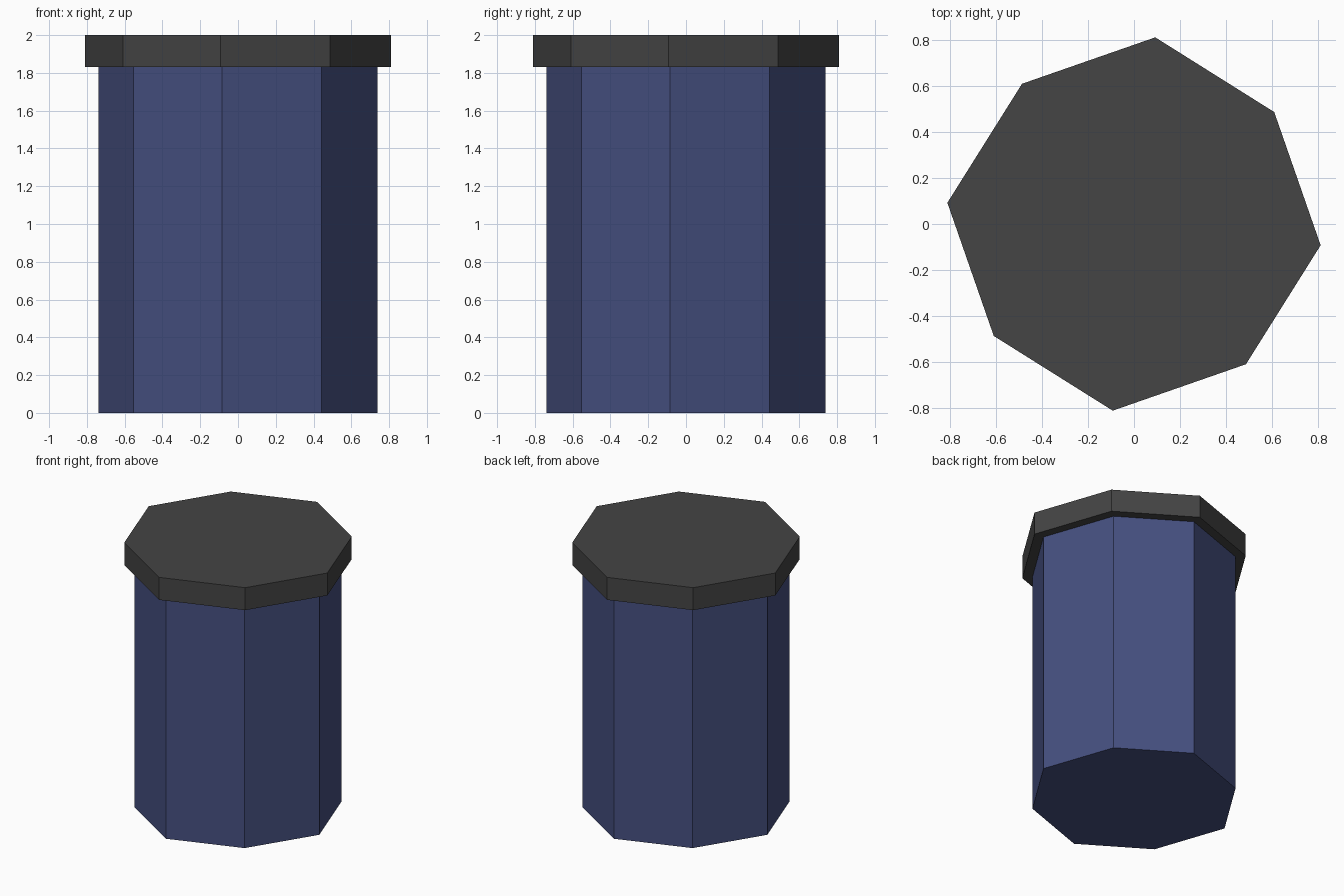
import bpy, bmesh, math

if "Cube" in bpy.data.objects:
    bpy.data.objects.remove(bpy.data.objects["Cube"])


def material(name, rgb):
    m = bpy.data.materials.new(name)
    m.diffuse_color = (*rgb, 1.0)
    m.use_nodes = True
    m.node_tree.nodes["Principled BSDF"].inputs["Base Color"].default_value = m.diffuse_color
    return m


def octagon_prism(name, r_even, r_odd, z0, z1, mat):
    """Slightly irregular octagonal prism; corners alternate between two radii."""
    bm = bmesh.new()
    ring = []
    for i in range(8):
        r = r_even if i % 2 == 0 else r_odd
        a = math.radians((-6.5 if i % 2 == 0 else -6.4) + 45 * i)
        ring.append(bm.verts.new((r * math.cos(a), r * math.sin(a), z0)))
    base = bm.faces.new(ring)
    top = bmesh.ops.extrude_face_region(bm, geom=[base], use_keep_orig=True)
    verts = [v for v in top["geom"] if isinstance(v, bmesh.types.BMVert)]
    bmesh.ops.translate(bm, verts=verts, vec=(0, 0, z1 - z0))
    bmesh.ops.recalc_face_normals(bm, faces=bm.faces)
    mesh = bpy.data.meshes.new(name)
    bm.to_mesh(mesh)
    bm.free()
    mesh.materials.append(mat)
    obj = bpy.data.objects.new(name, mesh)
    bpy.context.collection.objects.link(obj)
    return obj


blue = material("dark blue", (0.060, 0.079, 0.215))
grey = material("charcoal grey", (0.058, 0.058, 0.058))

# Jar body
octagon_prism("jar_body", 0.743, 0.709, 0.0, 1.83, blue)
# Wider flat lid
octagon_prism("lid", 0.8165, 0.78, 1.83, 2.0, grey)
